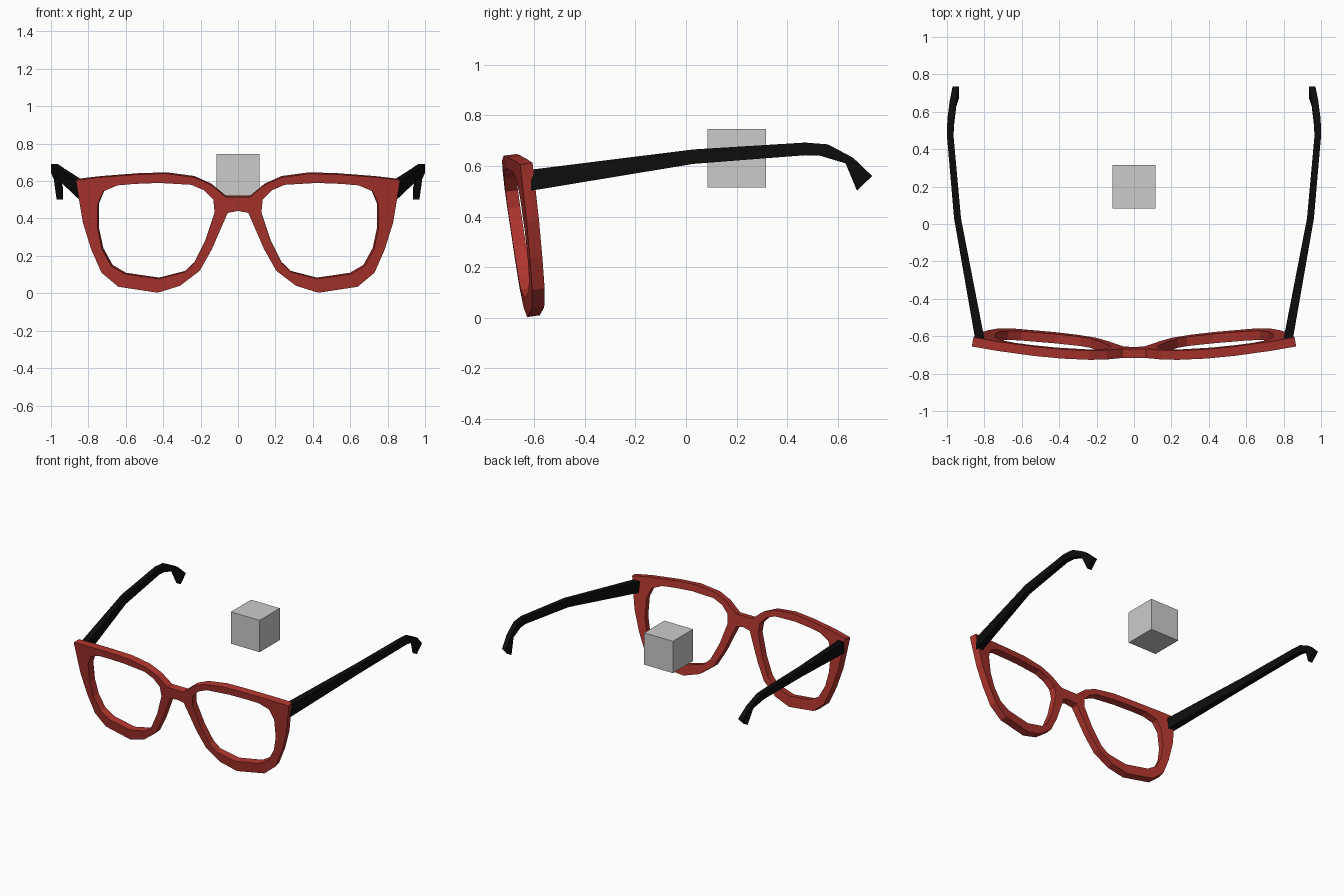
import bpy, bmesh
from mathutils import Vector

if "Cube" in bpy.data.objects:
    bpy.data.objects.remove(bpy.data.objects["Cube"])


def material(name, rgb):
    m = bpy.data.materials.new(name)
    m.diffuse_color = (*rgb, 1)
    m.use_nodes = True
    m.node_tree.nodes["Principled BSDF"].inputs["Base Color"].default_value = m.diffuse_color
    return m


RED = material("red frame", (0.42, 0.035, 0.027))
BLACK = material("black temple", (0.004, 0.004, 0.004))
GREY = material("grey", (0.6, 0.6, 0.6))


def finish(name, bm, mat, mirror=False):
    bmesh.ops.recalc_face_normals(bm, faces=bm.faces)
    me = bpy.data.meshes.new(name)
    bm.to_mesh(me)
    bm.free()
    me.materials.append(mat)
    ob = bpy.data.objects.new(name, me)
    bpy.context.collection.objects.link(ob)
    if mirror:
        mod = ob.modifiers.new("mirror", 'MIRROR')
        mod.use_clip = True
    return ob


# Front frame: outer and inner rim points (x, z) of one half, on a curved, tilted sheet
OUTER = [(.065, .515), (.145, .58), (.235, .62), (.385, .64), (.54, .635), (.74, .62),
         (.867, .605), (.85, .5), (.83, .38), (.785, .235), (.73, .11), (.64, .035),
         (.43, .003), (.31, .04), (.205, .12), (.14, .235), (.055, .43)]
INNER = [(.132, .5), (.18, .55), (.25, .58), (.42, .59), (.55, .585), (.645, .577),
         (.72, .545), (.75, .475), (.75, .34), (.727, .235), (.677, .145), (.605, .103),
         (.425, .077), (.285, .113), (.235, .16), (.175, .28), (.125, .43)]
BRIDGE = [(0, .515), (0, .44)]
THICK = 0.05

bm = bmesh.new()


def rim_pair(x, z):
    front = Vector((x, -.645 + .1 * x * x - .14 * z, z))
    back = front + Vector((-.2 * x, 1, .14)).normalized() * THICK
    return bm.verts.new(front), bm.verts.new(back)


outer = [rim_pair(*p) for p in OUTER]
inner = [rim_pair(*p) for p in INNER]
top, low = [rim_pair(*p) for p in BRIDGE]
n = len(outer)
for i in range(n):
    j = (i + 1) % n
    for s in (0, 1):
        bm.faces.new((outer[i][s], outer[j][s], inner[j][s], inner[i][s]))
    bm.faces.new((inner[i][0], inner[j][0], inner[j][1], inner[i][1]))
    if j:
        bm.faces.new((outer[i][0], outer[j][0], outer[j][1], outer[i][1]))
for s in (0, 1):
    bm.faces.new((top[s], outer[0][s], outer[-1][s], low[s]))
for a, b in ((top, outer[0]), (low, outer[-1])):
    bm.faces.new((a[0], b[0], b[1], a[1]))
finish("front_frame", bm, RED, mirror=True)

# Temples: sections of x inner, x outer, top (y, z), bottom (y, z)
SECTIONS = [(.80, .85, -.612, .585, -.612, .502),
            (.925, .962, .03, .665, .03, .608),
            (.965, 1.0, .47, .692, .47, .642),
            (.962, .998, .56, .685, .53, .64),
            (.95, .985, .66, .632, .63, .61),
            (.935, .97, .735, .56, .675, .502)]
bm = bmesh.new()
rings = []
for xi, xo, yt, zt, yb, zb in SECTIONS:
    rings.append([bm.verts.new(p) for p in
                  ((xi, yt, zt), (xo, yt, zt), (xo, yb, zb), (xi, yb, zb))])
for a, b in zip(rings, rings[1:]):
    for k in range(4):
        m = (k + 1) % 4
        bm.faces.new((a[k], a[m], b[m], b[k]))
bm.faces.new(rings[0])
bm.faces.new(rings[-1])
finish("temples", bm, BLACK, mirror=True)

# Small cube floating between the temples
bm = bmesh.new()
bmesh.ops.create_cube(bm, size=.232)
cube = finish("cube", bm, GREY)
cube.location = (0, .2, .63)
